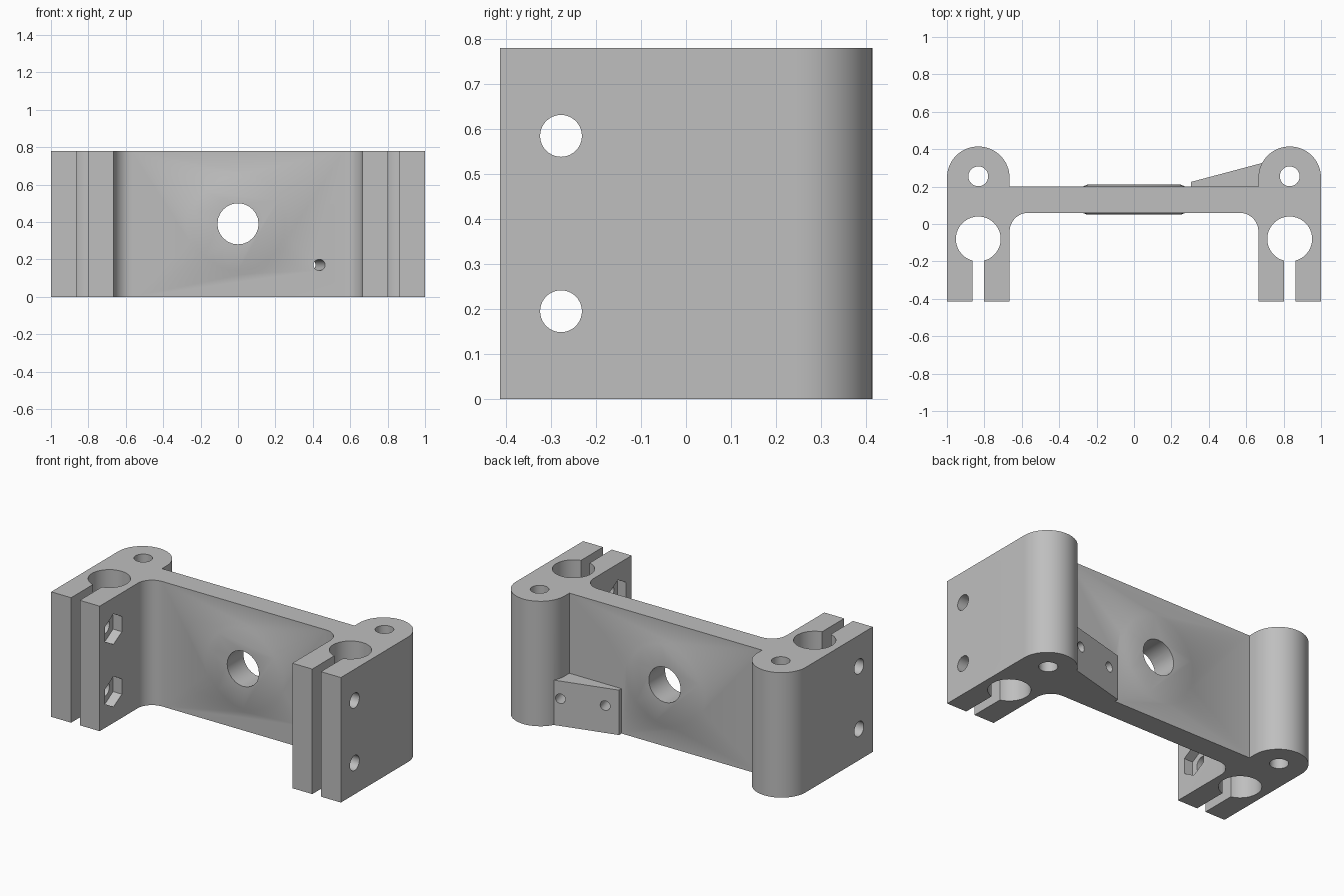
import bpy
import bmesh
from math import radians, degrees, asin, cos, sin, pi
from mathutils import Vector

if "Cube" in bpy.data.objects:
    bpy.data.objects.remove(bpy.data.objects["Cube"], do_unlink=True)

HEIGHT = 0.78
POST_X, POST_Y, POST_R = 0.8325, 0.247, 0.1675
INNER_X = POST_X - POST_R
FRONT_Y = -0.414
WEB_FRONT, WEB_BACK = 0.06, 0.2
SLOT = 0.03
BORE_Y, BORE_R = -0.08, 0.12
MID_Z = HEIGHT / 2

grey = bpy.data.materials.new("plain grey")
grey.use_nodes = True
colour = (0.52, 0.52, 0.52, 1)
grey.diffuse_color = colour
grey.node_tree.nodes["Principled BSDF"].inputs["Base Color"].default_value = colour


def finish(name, bm):
    bmesh.ops.recalc_face_normals(bm, faces=bm.faces)
    mesh = bpy.data.meshes.new(name)
    bm.to_mesh(mesh)
    bm.free()
    mesh.materials.append(grey)
    obj = bpy.data.objects.new(name, mesh)
    bpy.context.collection.objects.link(obj)
    return obj


def extrude_outline(name, points, height):
    bm = bmesh.new()
    face = bm.faces.new([bm.verts.new((x, y, 0)) for x, y in points])
    top = bmesh.ops.extrude_face_region(bm, geom=[face])["geom"]
    verts = [v for v in top if isinstance(v, bmesh.types.BMVert)]
    bmesh.ops.translate(bm, verts=verts, vec=(0, 0, height))
    return finish(name, bm)


def rod(name, start, end, r1, r2=None, sides=40, twist=0):
    """Cylinder or frustum between two points."""
    start, end = Vector(start), Vector(end)
    axis = end - start
    bm = bmesh.new()
    bmesh.ops.create_cone(bm, cap_ends=True, segments=sides, radius1=r1,
                          radius2=r1 if r2 is None else r2, depth=axis.length)
    obj = finish(name, bm)
    spin = axis.to_track_quat('Z', 'Y').to_matrix().to_4x4()
    obj.data.transform(spin @ spin.Rotation(twist, 4, 'Z'))
    obj.location = (start + end) / 2
    return obj


def arc(cx, cy, r, a0, a1, steps):
    angles = [radians(a0 + (a1 - a0) * i / steps) for i in range(steps + 1)]
    return [(cx + r * cos(a), cy + r * sin(a)) for a in angles]


def combine(target, tool, operation):
    mod = target.modifiers.new(operation, 'BOOLEAN')
    mod.operation = operation
    mod.solver = 'EXACT'
    mod.object = tool
    bpy.context.view_layer.objects.active = target
    bpy.ops.object.modifier_apply(modifier=mod.name)
    bpy.data.objects.remove(tool, do_unlink=True)


# Bracket outline: fillet, split clamp with keyhole bore, rounded post; then mirrored
gap = degrees(asin(SLOT / BORE_R))
half = arc(INNER_X - 0.1, WEB_FRONT - 0.1, 0.1, 90, 0, 12)
half += [(INNER_X, FRONT_Y), (POST_X - SLOT, FRONT_Y)]
half += arc(POST_X, BORE_Y, BORE_R, 270 - gap, -90 + gap, 40)
half += [(POST_X + SLOT, FRONT_Y), (1, FRONT_Y)]
half += arc(POST_X, POST_Y, POST_R, 0, 180, 32)
half += [(INNER_X, WEB_BACK)]
outline = half + [(-x, y) for x, y in reversed(half)]
bracket = extrude_outline("clamp_bracket", outline, HEIGHT)

# Shallow round bosses on both faces of the web
for face_y, out in ((WEB_FRONT, -1), (WEB_BACK, 1)):
    boss = rod("boss", (0, face_y - out * 0.002, MID_Z),
               (0, face_y + out * 0.01, MID_Z), 0.28, 0.25, 48)
    combine(bracket, boss, 'UNION')

# Sloping mounting wedge on the back
wedge_points = [(0.305, 0.18), (0.305, 0.225), (0.70, 0.33), (0.70, 0.18)]
combine(bracket, extrude_outline("wedge", wedge_points, 0.28), 'UNION')

# Central hole
combine(bracket, rod("hole", (0, -0.1, MID_Z), (0, 0.4, MID_Z), 0.11, sides=24), 'DIFFERENCE')

# Wedge holes, square to its sloping face: one through, one blind
slope = Vector((-0.105, 0.395, 0)).normalized()
for point, back, front in (((0.435, 0.06, 0.17), -0.1, 0.3),
                           ((0.646, 0.316, 0.17), -0.25, 0.1)):
    p = Vector(point)
    combine(bracket, rod("hole", p + slope * back, p + slope * front, 0.03, sides=24), 'DIFFERENCE')

# Vertical holes in the posts
for side in (-1, 1):
    x = side * POST_X
    combine(bracket, rod("hole", (x, 0.255, -0.1), (x, 0.255, HEIGHT + 0.1), 0.053), 'DIFFERENCE')

# Clamp bolt holes with hexagonal nut pockets on the inner faces
for z in (0.195, 0.585):
    for side in (-1, 1):
        bolt = rod("hole", (side * 0.5, -0.278, z), (side * 1.1, -0.278, z), 0.0465)
        combine(bracket, bolt, 'DIFFERENCE')
        pocket = rod("pocket", (side * 0.6, -0.278, z),
                     (side * (INNER_X + 0.06), -0.278, z), 0.095, sides=6)
        # Point of the hexagon faces up
        top = max(v.co.z for v in pocket.data.vertices)
        if top < 0.09:
            pocket.data.transform(pocket.matrix_world.Rotation(pi / 6, 4, 'X'))
        combine(bracket, pocket, 'DIFFERENCE')

bpy.ops.object.select_all(action='DESELECT')
bracket.select_set(True)
bpy.context.view_layer.objects.active = bracket
bpy.ops.object.shade_smooth_by_angle(angle=radians(30))
